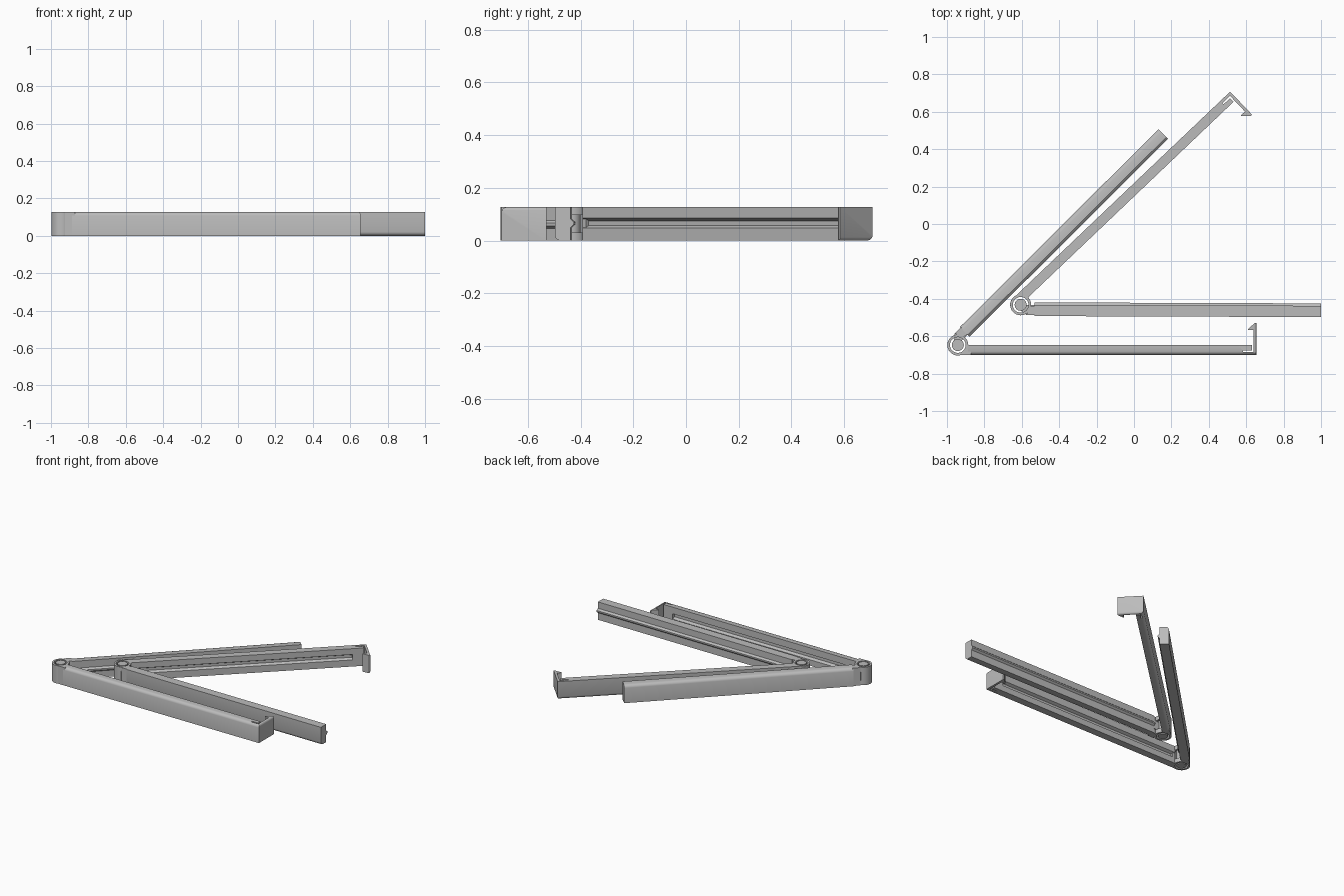
import bpy, bmesh, math
from mathutils import Vector, Matrix

if "Cube" in bpy.data.objects:
    bpy.data.objects.remove(bpy.data.objects["Cube"])

H = 0.127          # height of every part
R = 0.056          # hinge radius
grey = bpy.data.materials.new("plastic_grey")
grey.diffuse_color = (0.5, 0.5, 0.5, 1)
grey.use_nodes = True
grey.node_tree.nodes["Principled BSDF"].inputs["Base Color"].default_value = grey.diffuse_color


def prism(bm, pts, lo, hi, axis):
    """Extrude a closed 2D profile along z (x,y points) or x (y,z points)."""
    def at(p, t):
        return (p[0], p[1], t) if axis == 'z' else (t, p[0], p[1])
    a = [bm.verts.new(at(p, lo)) for p in pts]
    b = [bm.verts.new(at(p, hi)) for p in pts]
    n = len(pts)
    bm.faces.new(a[::-1])
    bm.faces.new(b)
    for i in range(n):
        bm.faces.new((a[i], a[(i + 1) % n], b[(i + 1) % n], b[i]))


def arc(r, a0, a1, n):
    return [(r * math.cos(math.radians(a0 + (a1 - a0) * i / n)),
             r * math.sin(math.radians(a0 + (a1 - a0) * i / n))) for i in range(n + 1)]


def ring(bm, r0, r1, lo, hi, n=32):
    rings = []
    for r, z in ((r0, lo), (r1, lo), (r1, hi), (r0, hi)):
        rings.append([bm.verts.new((x, y, z)) for x, y in arc(r, 0, 360, n)[:-1]])
    for k in range(4):
        p, q = rings[k], rings[(k + 1) % 4]
        for i in range(n):
            j = (i + 1) % n
            bm.faces.new((p[i], p[j], q[j], q[i]))


def round_edge(bm, direction, dist, r):
    """Round the top edge on one side by slicing with planes."""
    d = Vector(direction)
    centre = d * (dist - r) + Vector((0, 0, H - r))
    for deg in (18, 45, 72):
        a = math.radians(deg)
        no = d * math.cos(a) + Vector((0, 0, math.sin(a)))
        geom = bm.verts[:] + bm.edges[:] + bm.faces[:]
        cut = bmesh.ops.bisect_plane(bm, geom=geom, plane_co=centre + no * r,
                                     plane_no=no, clear_outer=True)
        edges = [e for e in cut['geom_cut'] if isinstance(e, bmesh.types.BMEdge)]
        bmesh.ops.holes_fill(bm, edges=edges, sides=0)


def finish(bm, name, matrix):
    bmesh.ops.recalc_face_normals(bm, faces=bm.faces[:])
    me = bpy.data.meshes.new(name)
    bm.to_mesh(me)
    bm.free()
    ob = bpy.data.objects.new(name, me)
    bpy.context.collection.objects.link(ob)
    me.materials.append(grey)
    ob.matrix_world = matrix
    bpy.context.view_layer.objects.active = ob
    ob.select_set(True)
    bpy.ops.object.shade_smooth_by_angle(angle=math.radians(32))
    ob.select_set(False)


def hook_arm(name, m):
    # bar with a V groove along its inner face
    groove = [(-0.053, 0), (-0.001, 0), (-0.001, 0.042), (-0.02, 0.052),
              (-0.02, 0.07), (-0.001, 0.08), (-0.001, H), (-0.053, H)]
    bm = bmesh.new()
    prism(bm, groove, 0.055, 1.50, 'x')
    round_edge(bm, (0, -1, 0), 0.053, 0.022)
    finish(bm, name + "_grooved_arm", m)

    # slotted end with the barbed catch
    bm = bmesh.new()
    prism(bm, [(1.50, -0.053), (1.597, -0.053), (1.597, 0.117), (1.587, 0.117),
               (1.55, 0.084), (1.552, 0.079), (1.581, 0.079), (1.581, -0.037),
               (1.525, -0.037), (1.525, -0.028), (1.572, -0.028),
               (1.572, -0.001), (1.50, -0.001)], 0, H, 'z')
    round_edge(bm, (0, -1, 0), 0.053, 0.022)
    round_edge(bm, (1, 0, 0), 1.597, 0.014)
    finish(bm, name + "_catch", m)

    # hinge socket: closed rings above and below, open shell between
    bm = bmesh.new()
    for lo, hi in ((0, 0.03), (H - 0.03, H)):
        ring(bm, 0.042, R, lo, hi)
    prism(bm, arc(R, 95, 325, 24) + arc(0.042, 325, 95, 24), 0.03, H - 0.03, 'z')
    prism(bm, [(0.0, -0.053), (0.07, -0.053), (0.07, -0.006), (0.05, -0.006),
               (0.042, -0.02), (0.028, -0.038), (0.0, -0.044)], 0, H, 'z')
    finish(bm, name + "_hinge_socket", m)


def plain_arm(name, m, length):
    # bar with a ridge that presses into the groove
    ridge = [(0.06, 0), (0.0, 0), (0.0, 0.045), (-0.013, 0.056), (-0.013, 0.066),
             (0.0, 0.077), (0.0, H), (0.06, H)]
    bm = bmesh.new()
    prism(bm, ridge, 0.075, length, 'x')
    round_edge(bm, (0, 1, 0), 0.06, 0.024)
    finish(bm, name + "_ridged_arm", m)

    # hinge pin and the neck joining it to the arm
    bm = bmesh.new()
    prism(bm, arc(0.032, 0, 360, 28)[:-1], 0, H, 'z')
    prism(bm, [(0.0, 0.002), (0.08, 0.002), (0.08, 0.054), (0.03, 0.054),
               (0.0, 0.03)], 0.033, H - 0.033, 'z')
    prism(bm, [(0.057, 0.008), (0.08, 0.004), (0.08, 0.055), (0.03, 0.055)],
          0, H, 'z')
    finish(bm, name + "_hinge_pin", m)


def rot(deg):
    return Matrix.Rotation(math.radians(deg), 4, 'Z')


# large outer clip
base = Matrix.Translation((-0.942, -0.647, 0))
hook_arm("outer_clip", base)
plain_arm("outer_clip", base @ rot(44.9), 1.575)

# inner clip, turned upside down
base = Matrix.Translation((-0.606, -0.432, H))
flip = Matrix.Rotation(math.pi, 4, 'X')
hook_arm("inner_clip", base @ rot(43.6) @ flip)
plain_arm("inner_clip", base @ rot(-0.2) @ flip, 1.606)
